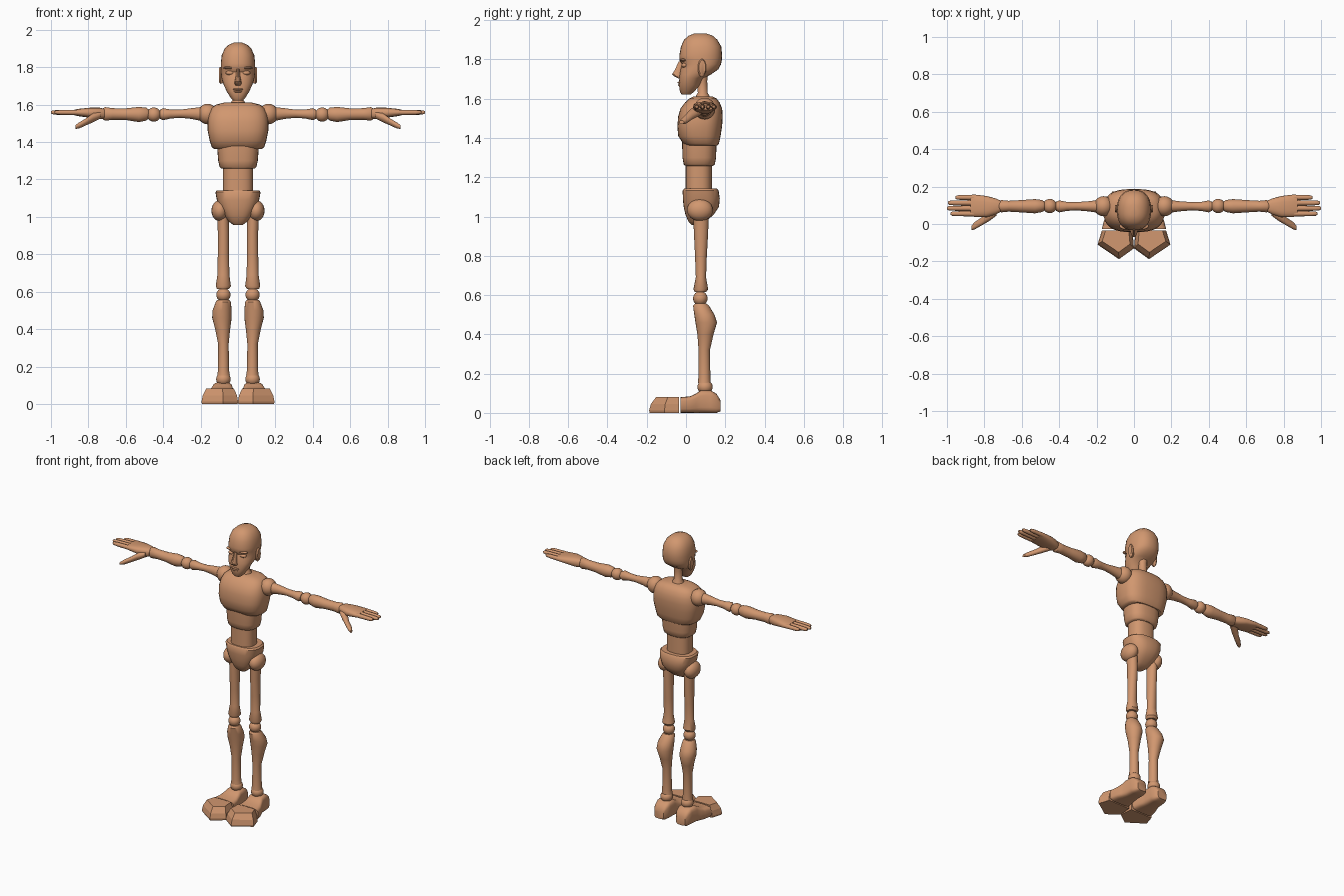
import bpy, bmesh, math

wood = bpy.data.materials.new("tan_wood")
wood.diffuse_color = (0.64, 0.31, 0.16, 1)


def finish(name, bm, mirror, angle):
    bmesh.ops.recalc_face_normals(bm, faces=bm.faces)
    mesh = bpy.data.meshes.new(name)
    bm.to_mesh(mesh)
    bm.free()
    mesh.materials.append(wood)
    ob = bpy.data.objects.new(name, mesh)
    bpy.context.collection.objects.link(ob)
    bpy.ops.object.select_all(action='DESELECT')
    ob.select_set(True)
    bpy.context.view_layer.objects.active = ob
    if angle:
        bpy.ops.object.shade_smooth_by_angle(angle=math.radians(angle))
    if mirror:
        m = ob.modifiers.new("Mirror", 'MIRROR')
        m.use_mirror_merge = False
    return ob


def skin(bm, loops):
    """Join closed loops of points into a capped tube."""
    rings = [[bm.verts.new(p) for p in loop] for loop in loops]
    n = len(rings[0])
    for lo, hi in zip(rings, rings[1:]):
        for i in range(n):
            j = (i + 1) % n
            bm.faces.new((lo[i], lo[j], hi[j], hi[i]))
    bm.faces.new(rings[0])
    bm.faces.new(rings[-1])


def loft(name, axis, rings, power=2.0, n=20, mirror=False, angle=40):
    """Rings are (position, a min, a max, b min, b max) across the axis."""
    loops = []
    for t, a0, a1, b0, b1 in rings:
        loop = []
        for i in range(n):
            th = 2 * math.pi * i / n
            c, s = math.cos(th), math.sin(th)
            a = (a0 + a1) / 2 + (a1 - a0) / 2 * math.copysign(abs(c) ** (2 / power), c)
            b = (b0 + b1) / 2 + (b1 - b0) / 2 * math.copysign(abs(s) ** (2 / power), s)
            loop.append({'X': (t, a, b), 'Y': (a, t, b), 'Z': (a, b, t)}[axis])
        loops.append(loop)
    bm = bmesh.new()
    skin(bm, loops)
    return finish(name, bm, mirror, angle)


def sym(name, rings, **kw):
    """Vertical loft centred on x = 0; rings are (z, half width, y min, y max)."""
    return loft(name, 'Z', [(z, -w, w, y0, y1) for z, w, y0, y1 in rings], **kw)


def ball(name, centre, radii, mirror=True):
    bm = bmesh.new()
    bmesh.ops.create_uvsphere(bm, u_segments=20, v_segments=12, radius=1)
    for v in bm.verts:
        v.co = [c + r * k for c, r, k in zip(centre, radii, v.co)]
    return finish(name, bm, mirror, 60)


# Head and face
sym("head", [
    (1.622, .025, -.022, .025), (1.635, .038, -.031, .04), (1.67, .060, -.036, .072),
    (1.705, .076, -.034, .088), (1.722, .082, -.033, .125), (1.75, .090, -.028, .165),
    (1.775, .091, -.020, .178), (1.795, .092, -.033, .182), (1.82, .092, -.034, .184),
    (1.865, .087, -.026, .180), (1.90, .071, -.010, .160), (1.92, .050, .012, .138),
    (1.932, .022, .042, .105)], power=2.3, n=28)
sym("nose", [(1.79, .008, -.038, -.015), (1.75, .012, -.056, -.015),
             (1.725, .017, -.072, -.015), (1.714, .020, -.062, -.015),
             (1.703, .014, -.040, -.015)], n=10)
ball("eyelid", (.042, -.006, 1.770), (.024, .017, .013))
ball("brow", (.043, -.012, 1.797), (.035, .018, .008))
ball("upper_lip", (0, -.032, 1.682), (.028, .011, .006), False)
ball("lower_lip", (0, -.030, 1.670), (.023, .011, .006), False)
loft("ear", 'X', [(.078, .065, .095, 1.715, 1.79), (.094, .060, .103, 1.71, 1.803),
                  (.102, .066, .100, 1.72, 1.798)], n=14, mirror=True)

# Neck and torso
sym("neck", [(1.57, .042, .045, .125), (1.615, .036, .05, .12), (1.63, .026, .06, .11),
             (1.69, .026, .058, .108), (1.75, .032, .052, .115)])
sym("chest", [
    (1.362, .125, .0, .160), (1.372, .140, -.015, .168), (1.41, .152, -.040, .176),
    (1.46, .162, -.044, .184), (1.51, .163, -.040, .187), (1.55, .155, -.028, .184),
    (1.58, .142, -.006, .172), (1.60, .118, .015, .157), (1.612, .07, .04, .135)],
    power=2.8, n=32)
sym("abdomen", [(1.258, .088, -.003, .138), (1.266, .098, -.012, .147),
                (1.30, .106, -.018, .153), (1.38, .112, -.020, .156)], power=2.6, n=28)
sym("waist", [(1.13, .080, -.002, .132), (1.27, .080, -.002, .132)], power=2.5, n=28)
sym("pelvis", [
    (.957, .025, .030, .065), (.975, .050, .012, .10), (1.01, .075, -.003, .142),
    (1.05, .098, -.012, .168), (1.09, .113, -.016, .172), (1.132, .121, -.017, .166),
    (1.142, .112, -.010, .158)], power=2.6, n=28)

# Legs
ball("hip_ball", (.097, .071, 1.033), (.045, .066, .056))
loft("thigh", 'Z', [
    (.615, .048, .112, .045, .102), (.63, .038, .119, .038, .113), (.69, .046, .110, .050, .102),
    (.80, .048, .108, .046, .106), (.92, .047, .108, .040, .113), (1.02, .05, .112, .037, .115)],
    mirror=True)
ball("knee_ball", (.078, .073, .583), (.038, .037, .037))
loft("shin", 'Z', [
    (.152, .043, .111, .060, .126), (.18, .048, .107, .063, .124), (.32, .050, .106, .064, .122),
    (.40, .042, .122, .058, .140), (.46, .034, .138, .048, .158), (.50, .034, .136, .042, .145),
    (.545, .038, .119, .036, .118), (.556, .046, .112, .045, .105)], mirror=True)
ball("ankle_ball", (.078, .097, .132), (.039, .039, .036))

# Feet: heel block and faceted toe block
loft("heel", 'Y', [
    (-.028, .012, .172, 0, .080), (.02, .018, .160, 0, .084), (.05, .024, .148, 0, .098),
    (.075, .028, .138, 0, .115), (.125, .028, .134, 0, .115), (.155, .034, .128, 0, .098),
    (.175, .048, .115, .008, .066)], power=4, n=24, mirror=True)
outline = [(.008, -.036), (.0, -.13), (.08, -.188), (.195, -.11), (.172, -.036)]
bm = bmesh.new()
skin(bm, [[(.09 + k * (x - .09), -.036 + k * (y + .036), z) for x, y in outline]
          for z, k in ((0, .98), (.012, 1), (.045, .94), (.082, .76))])
finish("toe_block", bm, True, 0)

# Arms
ball("shoulder_ball", (.163, .095, 1.55), (.052, .054, .055))
loft("upper_arm", 'X', [
    (.19, .060, .128, 1.512, 1.588), (.25, .068, .121, 1.524, 1.581),
    (.31, .073, .117, 1.530, 1.573), (.36, .070, .118, 1.526, 1.574),
    (.40, .062, .126, 1.517, 1.581), (.418, .072, .118, 1.525, 1.573)], mirror=True)
ball("elbow_ball", (.45, .096, 1.547), (.038, .038, .038))
loft("forearm", 'X', [
    (.478, .074, .118, 1.526, 1.574), (.49, .064, .128, 1.515, 1.584),
    (.53, .057, .133, 1.507, 1.588), (.60, .062, .128, 1.518, 1.580),
    (.67, .066, .124, 1.519, 1.581), (.71, .062, .128, 1.514, 1.587),
    (.722, .070, .120, 1.522, 1.58)], mirror=True)

# Hands
loft("palm", 'X', [
    (.715, .064, .126, 1.525, 1.578), (.74, .050, .137, 1.522, 1.584),
    (.79, .036, .150, 1.530, 1.584), (.85, .038, .157, 1.538, 1.578),
    (.875, .042, .156, 1.543, 1.573)], power=2.6, mirror=True)
for label, y, tip in (("index", .055, .98), ("middle", .084, 1.0),
                      ("ring", .113, .995), ("little", .142, .955)):
    loft(label + "_finger", 'X', [
        (.85, y - .0145, y + .0145, 1.544, 1.573), (tip - .03, y - .013, y + .013, 1.546, 1.571),
        (tip - .008, y - .011, y + .011, 1.549, 1.569), (tip, y - .006, y + .006, 1.553, 1.565)],
        n=12, mirror=True)
loft("thumb", 'X', [
    (.735, .045, .10, 1.525, 1.565), (.775, .015, .075, 1.505, 1.555),
    (.815, -.008, .035, 1.488, 1.526), (.85, -.028, .012, 1.472, 1.505),
    (.87, -.034, -.010, 1.470, 1.490)], n=14, mirror=True)
